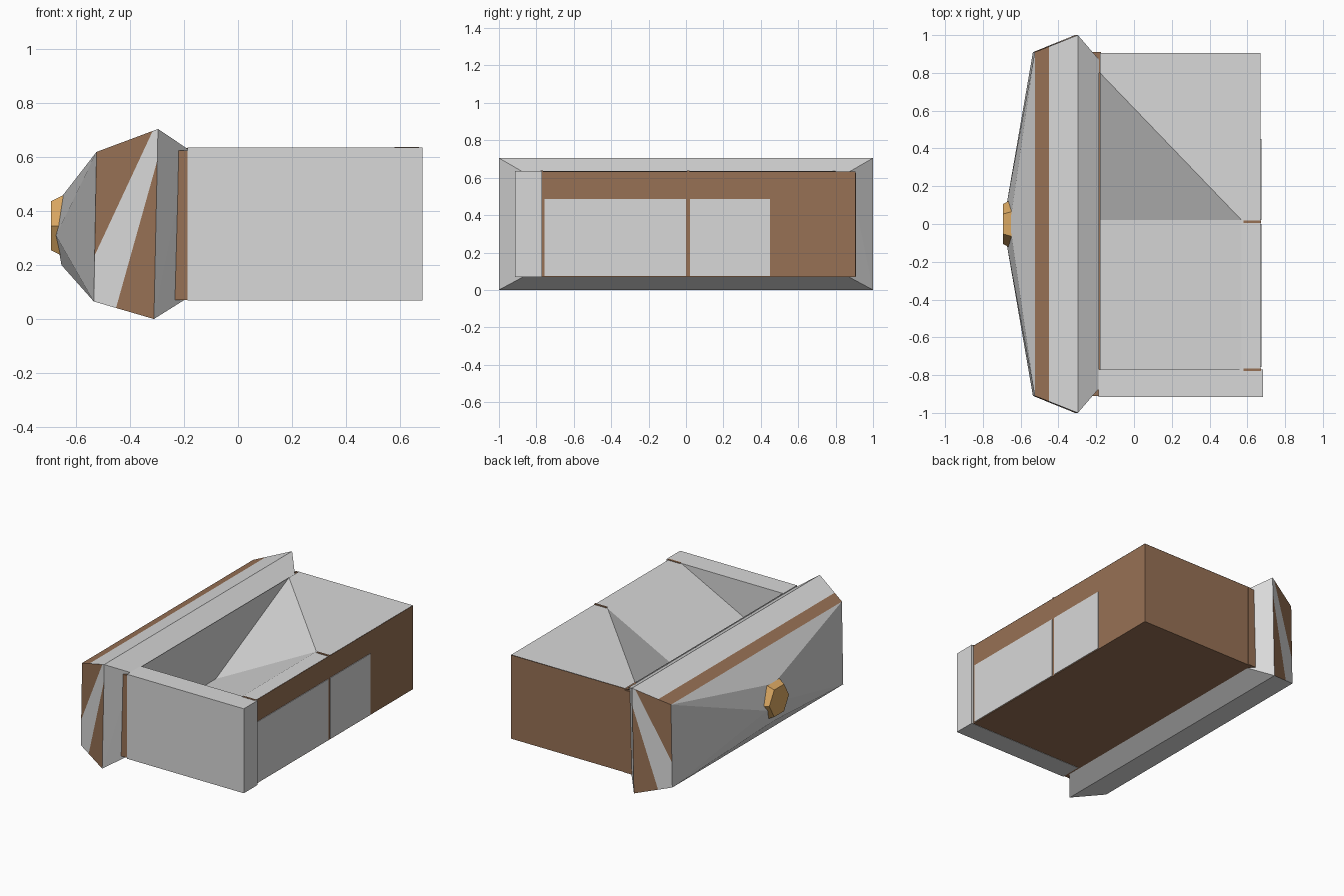
import bpy, bmesh, math
from mathutils import Vector, Matrix

if "Cube" in bpy.data.objects:
    bpy.data.objects.remove(bpy.data.objects["Cube"])


def material(name, rgb):
    m = bpy.data.materials.new(name)
    m.diffuse_color = (*rgb, 1)
    m.use_nodes = True
    m.node_tree.nodes["Principled BSDF"].inputs["Base Color"].default_value = m.diffuse_color
    return m


GREY = material("light grey", (0.69, 0.69, 0.69))
BROWN = material("brown wood", (0.31, 0.165, 0.09))
BRASS = material("golden tan", (0.72, 0.40, 0.125))


def finish(name, bm, *mats):
    me = bpy.data.meshes.new(name)
    bm.to_mesh(me)
    bm.free()
    for m in mats:
        me.materials.append(m)
    ob = bpy.data.objects.new(name, me)
    bpy.context.collection.objects.link(ob)
    return ob


def box(name, lo, hi, mat, open_top=False):
    bm = bmesh.new()
    bmesh.ops.create_cube(bm, size=1)
    for v in bm.verts:
        v.co = Vector([hi[i] if v.co[i] > 0 else lo[i] for i in range(3)])
    if open_top:
        bm.normal_update()
        top = [f for f in bm.faces if f.normal.z > 0.9]
        bmesh.ops.delete(bm, geom=top, context='FACES')
    return finish(name, bm, mat)


# Drawer front: convex body through three rectangular rings and a blunt nose
bm = bmesh.new()
rings = [  # x at top, x at bottom, half width, z bottom, z top
    (-0.525, -0.535, 0.91, 0.065, 0.62),
    (-0.297, -0.312, 1.0, 0.0, 0.705),
    (-0.185, -0.20, 0.87, 0.07, 0.63),
]
for xt, xb, w, z0, z1 in rings:
    for s in (-1, 1):
        bm.verts.new((xt, s * w, z1))
        bm.verts.new((xb, s * w, z0))
for x, y, z in ((-0.675, -0.1, 0.31), (-0.675, 0.1, 0.31), (-0.657, 0, 0.45), (-0.655, 0, 0.2)):
    bm.verts.new((x, y, z))
bmesh.ops.convex_hull(bm, input=bm.verts[:])
bmesh.ops.recalc_face_normals(bm, faces=bm.faces[:])


def is_end(f):
    return abs(f.normal.y) > 0.7 and -0.54 < f.calc_center_median().x < -0.3


def is_top(f):
    return f.normal.z > 0.7 and -0.535 < f.calc_center_median().x < -0.3


def cut(test, p, n):
    bm.normal_update()
    faces = [f for f in bm.faces if test(f)]
    geom = set(faces)
    for f in faces:
        geom.update(f.edges)
        geom.update(f.verts)
    bmesh.ops.bisect_plane(bm, geom=list(geom), plane_co=p, plane_no=n)


# Brown bands cut into the ends and the top edge
P1, N1 = Vector((-0.53, 0, 0.24)), Vector((-0.45, 0, 0.21))
P2, N2 = Vector((-0.45, 0, 0.05)), Vector((0.50, 0, -0.14))
cut(is_end, P1, N1)
cut(is_end, P2, N2)
cut(is_top, Vector((-0.45, 0, 0)), Vector((1, 0, 0)))
bm.normal_update()
for f in bm.faces:
    c = f.calc_center_median()
    if is_end(f) and ((c - P1).dot(N1) > 0 or (c - P2).dot(N2) > 0):
        f.material_index = 1
    elif is_top(f) and c.x < -0.45:
        f.material_index = 1
finish("drawer_front", bm, GREY, BROWN)

# Six-sided knob
bm = bmesh.new()
bmesh.ops.create_cone(bm, cap_ends=True, segments=6, radius1=0.13, radius2=0.105, depth=0.045)
turn = Matrix.Rotation(-math.pi / 2, 4, 'Y')
bm.transform(turn)
ys = max(v.co.y for v in bm.verts)
if ys < 0.125:  # keep corners pointing sideways
    bm.transform(Matrix.Rotation(math.pi / 6, 4, 'X'))
bm.transform(Matrix.Translation((-0.672, 0, 0.346)))
finish("knob", bm, BRASS)

# Wooden box, its collar behind the front, and the grey near side
box("drawer_box", (-0.2, -0.80, 0.07), (0.67, 0.905, 0.634), BROWN, open_top=True)
for s in (-1, 1):
    y0, y1 = sorted((s * 0.80, s * 0.91))
    box("box_collar", (-0.26, y0, 0.071), (-0.175, y1, 0.626), BROWN)
box("near_side", (-0.187, -0.915, 0.068), (0.684, -0.77, 0.637), GREY)

# Grey top and sloping inside
T, L = 0.635, 0.25
pts = [(-0.18, 0.80, T), (0.57, 0.02, T), (-0.18, 0.02, L), (-0.18, -0.77, L), (0.57, -0.77, T),
       (0.67, -0.77, T), (0.67, 0.905, T), (-0.18, 0.905, T), (0.67, 0.02, T), (-0.18, -0.77, T)]
bm = bmesh.new()
vs = [bm.verts.new(p) for p in pts]
for face in ((1, 4, 3, 2), (0, 2, 1), (0, 1, 8, 6, 7), (1, 4, 5, 8), (9, 3, 2, 0)):
    bm.faces.new([vs[i] for i in face])
bm.normal_update()
for f in bm.faces:
    flip = f.normal.z < -0.1 or (abs(f.normal.z) <= 0.1 and f.normal.x < 0)
    if flip:
        f.normal_flip()
finish("inner_lining", bm, GREY)

# Grey panels on the rear end, and thin brown seams on the rim
for y0, y1 in ((-0.757, 0.0), (0.022, 0.45)):
    box("rear_panel", (0.668, y0, 0.075), (0.674, y1, 0.485), GREY)
for y in (0.012, -0.772):
    box("rim_seam", (0.58, y - 0.007, 0.63), (0.672, y + 0.007, 0.639), BROWN)
